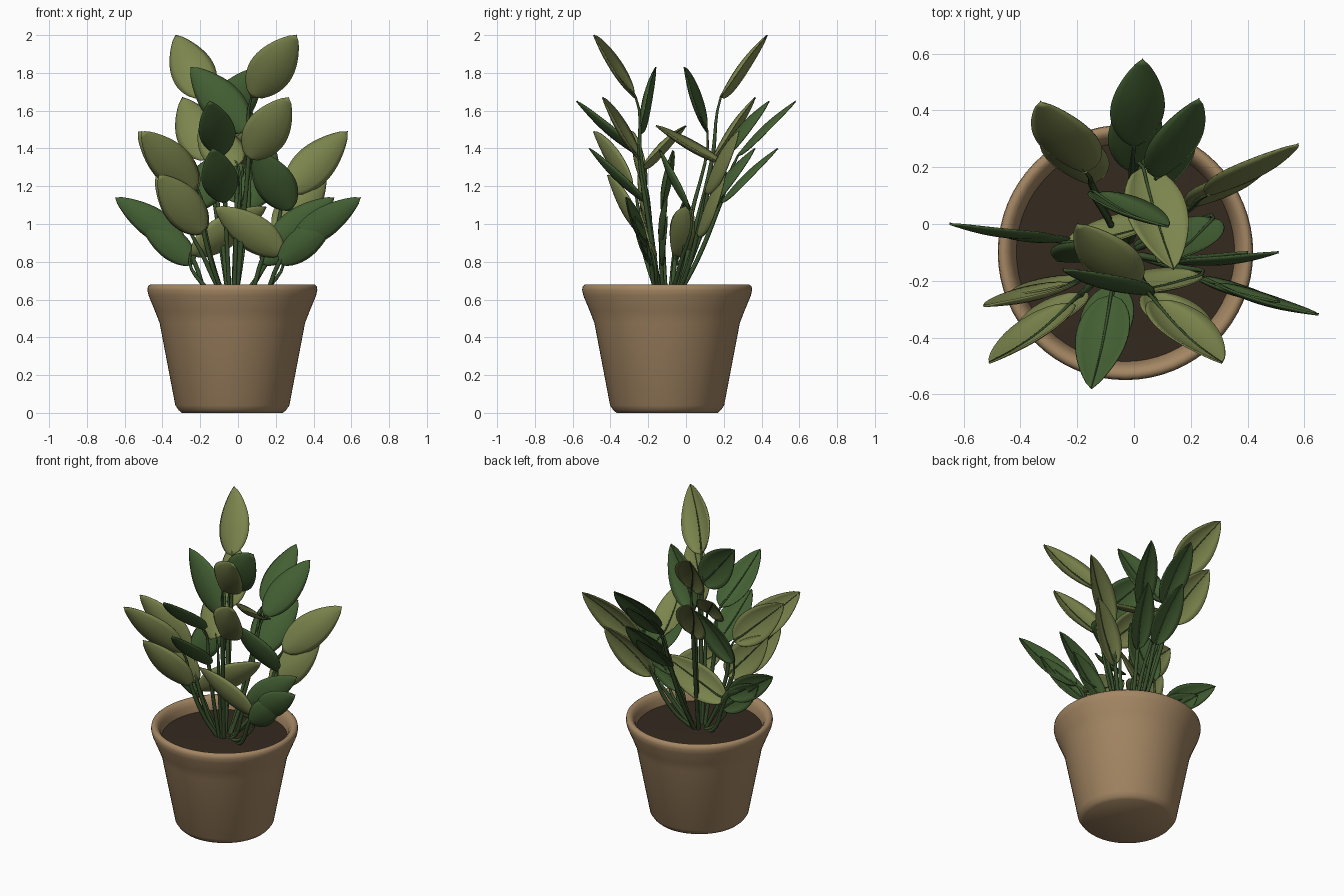
import bpy, bmesh, math
from mathutils import Vector

cube = bpy.data.objects.get("Cube")
if cube:
    bpy.data.objects.remove(cube)


def material(name, rgb):
    m = bpy.data.materials.new(name)
    m.use_nodes = True
    m.diffuse_color = (*rgb, 1)
    bsdf = m.node_tree.nodes["Principled BSDF"]
    bsdf.inputs["Base Color"].default_value = (*rgb, 1)
    bsdf.inputs["Roughness"].default_value = 0.8
    return m


CLAY = material("clay", (0.37, 0.24, 0.125))
SOIL = material("soil", (0.035, 0.023, 0.014))
OLIVE = material("olive_leaf", (0.2, 0.235, 0.075))
GREEN = material("green_leaf", (0.056, 0.115, 0.033))
STEM = material("stem_green", (0.04, 0.08, 0.025))

CENTRE = Vector((-0.03, -0.1, 0))


def add_object(name, data, mat):
    obj = bpy.data.objects.new(name, data)
    data.materials.append(mat)
    bpy.context.collection.objects.link(obj)
    return obj


def lathe(name, profile, mat):
    """Spin a radius and height profile round the pot axis."""
    bm = bmesh.new()
    verts = [bm.verts.new((r, 0, z)) for r, z in profile]
    edges = [bm.edges.new(pair) for pair in zip(verts, verts[1:])]
    bmesh.ops.spin(bm, geom=verts + edges, axis=(0, 0, 1), cent=(0, 0, 0),
                   steps=64, angle=math.tau, use_merge=True)
    bmesh.ops.remove_doubles(bm, verts=bm.verts, dist=0.0005)
    bmesh.ops.recalc_face_normals(bm, faces=bm.faces)
    mesh = bpy.data.meshes.new(name)
    bm.to_mesh(mesh)
    bm.free()
    obj = add_object(name, mesh, mat)
    obj.location = CENTRE
    bpy.ops.object.select_all(action="DESELECT")
    obj.select_set(True)
    bpy.context.view_layer.objects.active = obj
    bpy.ops.object.shade_smooth_by_angle(angle=math.radians(65))


# Pot with a flared, rounded rim, and the soil inside it
lathe("pot", [(0, 0), (0.268, 0), (0.285, 0.015), (0.302, 0.04), (0.385, 0.476),
              (0.41, 0.54), (0.443, 0.62), (0.45, 0.65), (0.447, 0.67), (0.435, 0.68),
              (0.42, 0.678), (0.405, 0.665), (0.393, 0.64), (0.385, 0.6),
              (0.37, 0.5), (0, 0.5)], CLAY)
lathe("soil", [(0, 0.605), (0.2, 0.603), (0.387, 0.597)], SOIL)


class Blade:
    """Cupped leaf surface running from base to tip, its broad side to the front.
    A positive lean turns the back of the blade upwards, a negative one the front."""

    def __init__(self, tip, base, width, lean):
        self.base, self.run, self.width = base, tip - base, width
        self.side = self.run.cross(Vector((0, 1, lean))).normalized()
        self.back = self.side.cross(self.run).normalized()
        if self.back.y < 0:
            self.back.negate()

    def point(self, t, u, lift=0.0):
        half = self.width / 2 * max(0, math.sin(math.pi * t ** 0.8)) ** 0.75
        bend = lift + 0.3 * u * u * half - 0.02 * math.sin(math.pi * t)
        return self.base + self.run * t + self.side * (half * u) + self.back * bend

    def rib(self):
        return [self.point(i / 6, 0, 0.004) for i in range(7)]


def add_leaf(name, blade, mat, rows=16, cols=8):
    bm = bmesh.new()
    grid = [[bm.verts.new(blade.point(i / rows, 2 * j / cols - 1))
             for j in range(cols + 1)] for i in range(rows + 1)]
    for a, b in zip(grid, grid[1:]):
        for j in range(cols):
            bm.faces.new((a[j], a[j + 1], b[j + 1], b[j]))
    bmesh.ops.remove_doubles(bm, verts=bm.verts, dist=0.0005)
    for f in bm.faces:
        f.smooth = True
    mesh = bpy.data.meshes.new(name)
    bm.to_mesh(mesh)
    bm.free()
    solid = add_object(name, mesh, mat).modifiers.new("thickness", "SOLIDIFY")
    solid.thickness = 0.006
    solid.offset = 0


def add_tube(name, stem, rib):
    """Round stem that thins out along the leaf midrib."""
    curve = bpy.data.curves.new(name, "CURVE")
    curve.dimensions = "3D"
    curve.bevel_depth = 0.012
    curve.bevel_resolution = 2
    curve.resolution_u = 5
    curve.use_fill_caps = True
    points = stem + rib
    spline = curve.splines.new("BEZIER")
    spline.bezier_points.add(len(points) - 1)
    for i, (bp, co) in enumerate(zip(spline.bezier_points, points)):
        bp.co = co
        bp.handle_left_type = bp.handle_right_type = "AUTO"
        k = i - len(stem)
        bp.radius = 1 if k < 0 else 0.5 - 0.06 * k
    add_object(name, curve, STEM)


def stem_to(base):
    """Root and sagging middle point of a stem that reaches the given leaf base."""
    out = Vector((base.x, base.y, 0)) - CENTRE
    root = CENTRE + out.normalized() * 0.04 + Vector((0, 0, 0.59))
    middle = root.lerp(base, 0.5)
    middle.z -= 0.07 * out.length / (base.z - root.z)
    return [root, middle]


def shrink(p, scale, drop):
    """Move a point towards the pot axis and down."""
    q = CENTRE + (p - CENTRE) * scale
    q.z = p.z - drop
    return q


# Stalks with an upper leaf and a lower leaf closer to the pot axis:
# name, colour, width, lean, tip scale, base scale, drop, then upper tips and bases
STALKS = [
    ("tall", OLIVE, 0.23, 0.15, 0.88, 0.85, 0.33, [
        ((0.31, -0.49, 2.0), (0.07, -0.27, 1.67)),
        ((-0.33, 0.43, 2.0), (-0.17, 0.18, 1.67))]),
    ("middle", GREEN, 0.19, 0, 0.86, 0.76, 0.25, [
        ((-0.15, -0.58, 1.65), (-0.08, -0.25, 1.36)),
        ((0.23, 0.44, 1.65), (0.08, 0.16, 1.34)),
        ((0.03, 0.58, 1.65), (0.0, 0.27, 1.36))]),
    ("spreading", OLIVE, 0.21, 0, 0.81, 0.79, 0.23, [
        ((0.58, 0.28, 1.49), (0.26, 0.1, 1.17)),
        ((-0.51, -0.49, 1.49), (-0.22, -0.28, 1.18)),
        ((-0.53, -0.29, 1.49), (-0.21, -0.21, 1.18))]),
    ("low", GREEN, 0.16, 0, 0.8, 0.79, 0.1, [
        ((-0.65, 0.0, 1.14), (-0.28, -0.05, 0.89)),
        ((0.65, -0.32, 1.14), (0.28, -0.21, 0.89)),
        ((0.51, -0.1, 1.14), (0.16, -0.14, 0.89))]),
]
for kind, mat, width, lean, tip_scale, base_scale, drop, leaves in STALKS:
    for n, (tip, base) in enumerate(leaves, 1):
        tip, base = Vector(tip), Vector(base)
        low_base = shrink(base, base_scale, drop)
        tilt = math.copysign(lean, -tip.y)
        upper = Blade(tip, base, width, tilt)
        lower = Blade(shrink(tip, tip_scale, drop), low_base, width, tilt)
        add_leaf(f"{kind}_upper_leaf_{n}", upper, mat)
        add_leaf(f"{kind}_lower_leaf_{n}", lower, mat)
        add_tube(f"{kind}_stem_{n}", stem_to(low_base) + [low_base], upper.rib())
        add_tube(f"{kind}_lower_rib_{n}", [], lower.rib())

# Single leaves that reach across the middle of the plant: tip, base and lean
CROSSING = [
    ("crossing_top", GREEN, 0.22, [
        ((-0.25, -0.16, 1.83), (0.05, -0.25, 1.49), 0),
        ((0.12, -0.01, 1.83), (-0.14, 0.11, 1.49), 0)]),
    ("crossing_middle", OLIVE, 0.22, [
        ((-0.2, 0.0, 1.52), (0.0, -0.23, 1.31), -0.5),
        ((0.14, -0.16, 1.52), (0.03, 0.2, 1.31), 0.5)]),
    ("crossing_low", GREEN, 0.21, [
        ((0.09, -0.14, 1.39), (0.28, 0.02, 1.07), 0.4),
        ((-0.03, -0.07, 1.39), (-0.27, -0.13, 1.08), -0.4)]),
    ("crossing_bottom", OLIVE, 0.2, [
        ((-0.12, -0.24, 1.09), (0.24, -0.18, 0.84), 0.4),
        ((0.15, 0.03, 1.09), (-0.25, -0.07, 0.84), 0.7)]),
]
for kind, mat, width, leaves in CROSSING:
    for n, (tip, base, lean) in enumerate(leaves, 1):
        blade = Blade(Vector(tip), Vector(base), width, lean)
        add_leaf(f"{kind}_leaf_{n}", blade, mat)
        add_tube(f"{kind}_stem_{n}", stem_to(blade.base), blade.rib())
